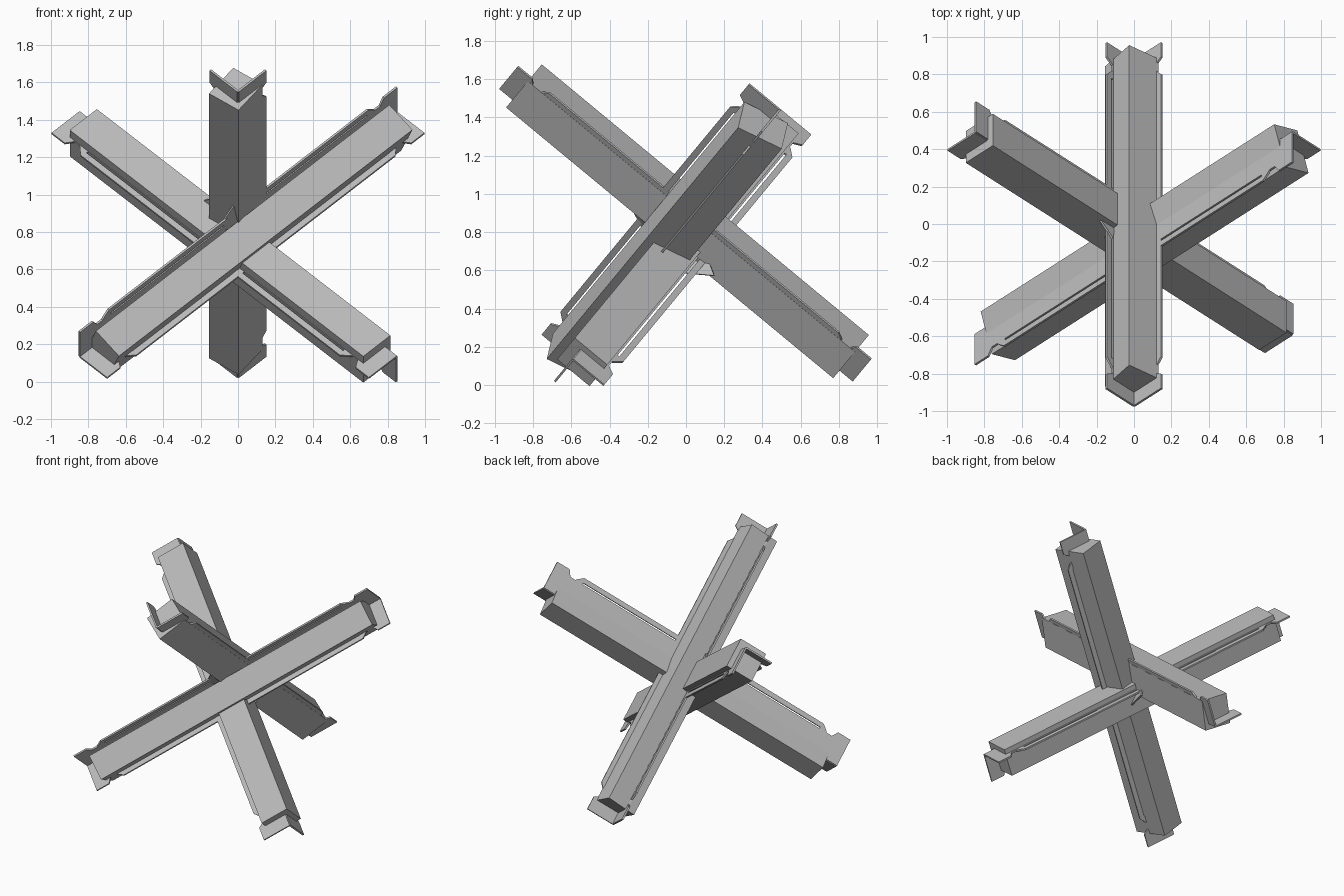
import bpy, bmesh, math
from mathutils import Vector

cube = bpy.data.objects.get("Cube")
if cube:
    bpy.data.objects.remove(cube, do_unlink=True)

# One plain steel grey for everything
steel = bpy.data.materials.new("steel_grey")
steel.use_nodes = True
GREY = (0.5, 0.5, 0.5, 1)
steel.diffuse_color = GREY
steel.node_tree.nodes["Principled BSDF"].inputs["Base Color"].default_value = GREY

# Three mutually square beam directions sharing one crossing point
ORIGIN = Vector((0, -0.05, 0.787))
DIR_A = Vector((0.707, 0.451, 0.545)).normalized()
DIR_B = Vector((-0.707, 0.451, 0.545)).normalized()
DIR_C = DIR_A.cross(DIR_B).normalized()
if DIR_C.z > 0:
    DIR_C.negate()

PLATE = 1.2      # half length of the angle iron
BAR = 1.11       # half length of the solid bar
WING = 0.21      # width of each flange
THICK = 0.012


def prism(bm, outline, depth):
    """Extrude a closed outline of points along a depth vector."""
    face = bm.faces.new([bm.verts.new(p) for p in outline])
    made = bmesh.ops.extrude_face_region(bm, geom=[face])["geom"]
    moved = [g for g in made if isinstance(g, bmesh.types.BMVert)]
    bmesh.ops.translate(bm, verts=moved, vec=depth)


def finish(bm, name):
    bmesh.ops.recalc_face_normals(bm, faces=bm.faces)
    mesh = bpy.data.meshes.new(name)
    bm.to_mesh(mesh)
    bm.free()
    mesh.materials.append(steel)
    obj = bpy.data.objects.new(name, mesh)
    bpy.context.collection.objects.link(obj)


def flange(bm, along, across, normal):
    """Flange with end tabs, notches and a long slot beside the rim."""
    def piece(points):
        prism(bm, [ORIGIN + along * u + across * v - normal * THICK / 2
                   for u, v in points], normal * THICK)

    low, gap = 0.165, 0.176
    piece([(-PLATE, 0), (PLATE, 0), (PLATE, low), (-PLATE, low)])
    piece([(-1.02, gap), (1.02, gap), (0.98, WING), (-0.98, WING)])
    for s in (-1, 1):
        piece([(s * PLATE, low), (s * PLATE, WING), (s * 1.1, WING), (s * 1.07, low)])
        piece([(s * 0.97, low), (s * 1.03, low), (s * 1.02, gap), (s * 0.97, gap)])


def beam(name, along, wing1, wing2, center, size, roll):
    # Angle iron
    bm = bmesh.new()
    flange(bm, along, wing1, wing2)
    flange(bm, along, wing2, wing1)
    finish(bm, name + "_angle_iron")
    # Solid bar lying in the angle
    bm = bmesh.new()
    r = math.radians(roll)
    p = wing1 * math.cos(r) + wing2 * math.sin(r)
    q = wing2 * math.cos(r) - wing1 * math.sin(r)
    mid = ORIGIN + wing1 * center[0] + wing2 * center[1] - along * BAR
    corners = [mid + p * size[0] / 2 * i + q * size[1] / 2 * j
               for i, j in ((-1, -1), (1, -1), (1, 1), (-1, 1))]
    prism(bm, corners, along * BAR * 2)
    finish(bm, name + "_bar")


beam("right_leaning_beam", DIR_A, -DIR_C, -DIR_B, (0.015, 0.08), (0.26, 0.185), 19)
beam("left_leaning_beam", DIR_B, DIR_C, -DIR_A, (0.045, 0.06), (0.22, 0.205), 0)
beam("forward_leaning_beam", DIR_C, DIR_A, DIR_B, (0.056, 0.072), (0.22, 0.195), 9)

# Small triangular gussets around the crossing
GUSSETS = {
    "front_gusset": [(-0.13, -0.21, 0.78), (0, -0.31, 0.97), (0, -0.2, 0.84)],
    "side_gusset": [(-0.22, 0.07, 0.96), (-0.12, -0.08, 0.98), (-0.1, 0.02, 0.85)],
    "lower_gusset": [(0, -0.02, 0.585), (0.05, 0.15, 0.57), (0, 0.1, 0.7)],
}
for name, points in GUSSETS.items():
    a, b, c = [Vector(p) for p in points]
    bm = bmesh.new()
    prism(bm, (a, b, c), (b - a).cross(c - a).normalized() * THICK)
    finish(bm, name)
